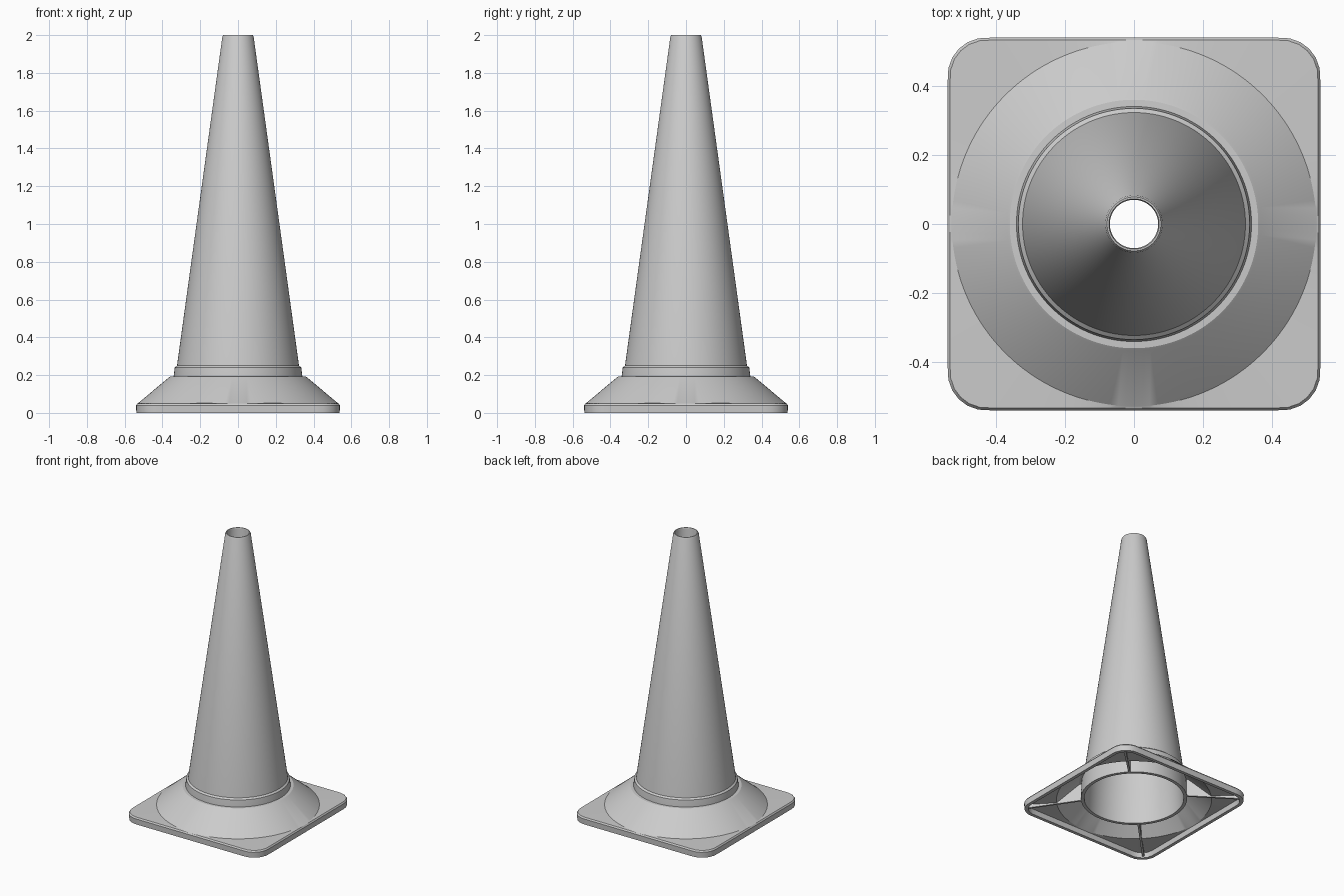
import bpy, bmesh
from math import pi, sin, cos, sqrt, radians

if "Cube" in bpy.data.objects:
    bpy.data.objects.remove(bpy.data.objects["Cube"])

N = 144


def circle(r, z):
    return [(r * cos(2 * pi * i / N), r * sin(2 * pi * i / N), z) for i in range(N)]


def rounded_square(h, corner, z):
    pts, c = [], h - corner
    for i in range(N):
        a = 2 * pi * i / N
        big, small = max(abs(cos(a)), abs(sin(a))), min(abs(cos(a)), abs(sin(a)))
        rad = h / big
        if rad * small > c:
            d = c * (big + small)
            rad = d + sqrt(d * d - 2 * c * c + corner * corner)
        pts.append((rad * cos(a), rad * sin(a), z))
    return pts


def finish(name, bm):
    bmesh.ops.recalc_face_normals(bm, faces=bm.faces)
    me = bpy.data.meshes.new(name)
    bm.to_mesh(me)
    bm.free()
    ob = bpy.data.objects.new(name, me)
    bpy.context.collection.objects.link(ob)
    bpy.ops.object.select_all(action='DESELECT')
    ob.select_set(True)
    bpy.context.view_layer.objects.active = ob
    bpy.ops.object.shade_smooth_by_angle(angle=radians(25))
    return ob


def skin(name, loops):
    """Closed shell: quads between successive loops, last joined to first."""
    bm = bmesh.new()
    rings = [[bm.verts.new(p) for p in loop] for loop in loops]
    for k, a in enumerate(rings):
        b = rings[(k + 1) % len(rings)]
        for i in range(N):
            j = (i + 1) % N
            bm.faces.new((a[i], a[j], b[j], b[i]))
    return finish(name, bm)


# Hollow cone with collar and a sleeve hanging below the base
cone_profile = [(0.078, 2.0), (0.083, 1.99), (0.323, 0.25), (0.335, 0.24), (0.341, 0.19),
                (0.346, 0.05), (0.324, 0.05), (0.312, 0.25), (0.07, 1.99), (0.073, 2.0)]
skin("cone_body", [circle(r, z) for r, z in cone_profile])

# Square foot with a raised conical skirt, hollow underneath
skin("base", [
    rounded_square(0.538, 0.11, 0.0),
    rounded_square(0.54, 0.11, 0.04),
    rounded_square(0.533, 0.105, 0.05),
    circle(0.528, 0.052),
    circle(0.367, 0.187),
    circle(0.36, 0.192),
    circle(0.335, 0.193),
    circle(0.335, 0.172),
    circle(0.357, 0.168),
    circle(0.505, 0.038),
    rounded_square(0.51, 0.085, 0.035),
    rounded_square(0.515, 0.09, 0.0),
])

# Diagonal stiffening ribs under the four corners
rib_profile = [(0.335, 0.05), (0.69, 0.01), (0.69, 0.04), (0.51, 0.045), (0.345, 0.18)]
half = 0.007
for k, label in enumerate(("back_right", "back_left", "front_left", "front_right")):
    a = pi / 4 + k * pi / 2
    bm = bmesh.new()
    sides = [[bm.verts.new((r * cos(a) - s * sin(a), r * sin(a) + s * cos(a), z))
              for r, z in rib_profile] for s in (-half, half)]
    bm.faces.new(sides[0])
    bm.faces.new(sides[1][::-1])
    n = len(rib_profile)
    for i in range(n):
        j = (i + 1) % n
        bm.faces.new((sides[0][i], sides[0][j], sides[1][j], sides[1][i]))
    finish("corner_rib_" + label, bm)
